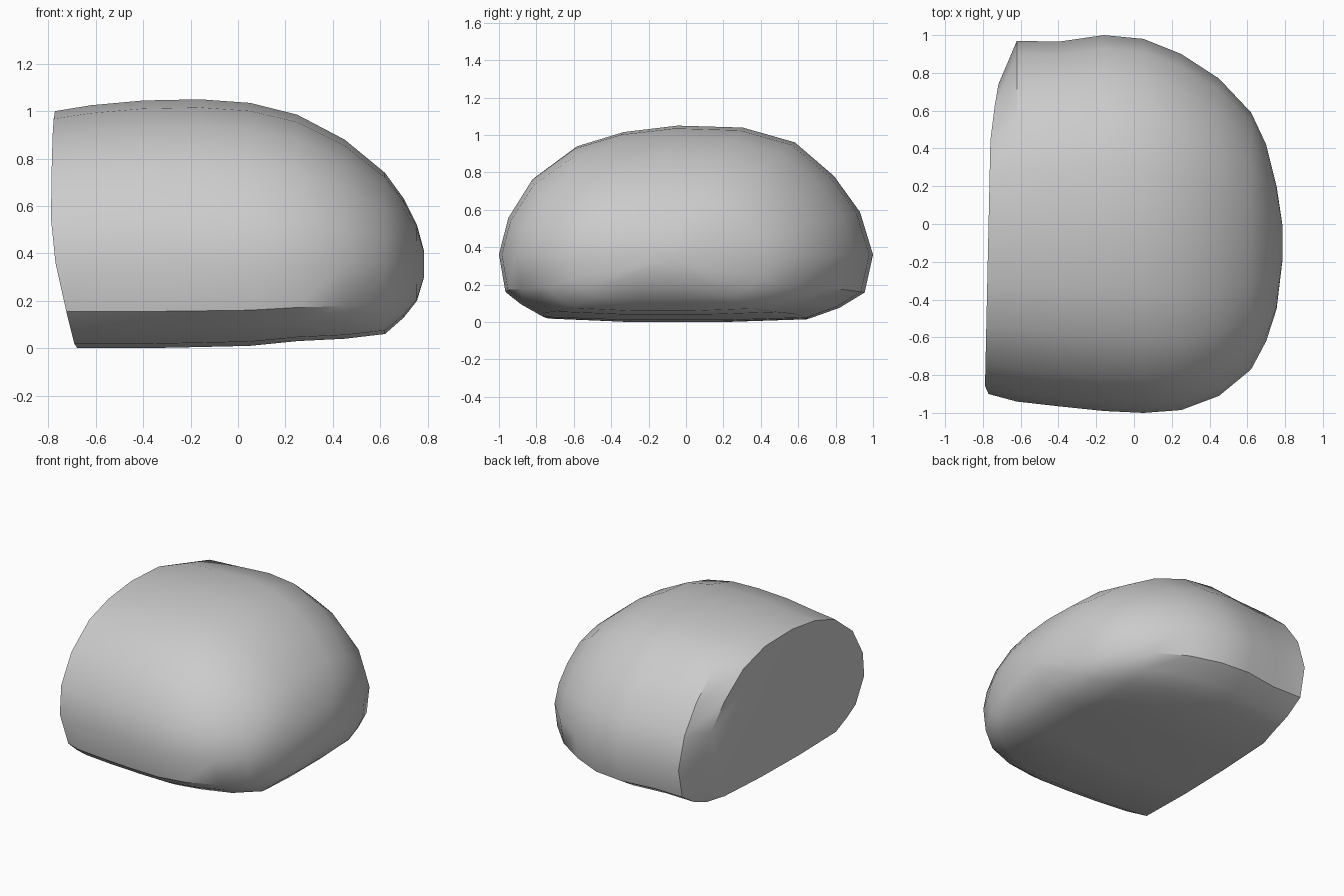
import bpy, bmesh

if "Cube" in bpy.data.objects:
    bpy.data.objects.remove(bpy.data.objects["Cube"])

# Cross-section (across, height): height +1 is the crown, 0 the widest level, -1 the base
PROFILE = [(-1, 0), (-.95, .29), (-.82, .595), (-.59, .84), (-.34, .95), (-.05, 1), (.3, .985),
           (.58, .87), (.79, .61), (.93, .33), (1, 0), (.955, -.57), (.82, -.80), (.66, -.96),
           (.2, -1), (-.3, -1), (-.76, -.95), (-.88, -.76), (-.965, -.57)]

# Stations along x: x, y front, y back, z top, z bottom
STATIONS = [(-.77, -.90, .80, 1.0, 0), (-.62, -.94, .97, 1.025, 0), (-.40, -.965, .965, 1.045, 0),
            (-.16, -.99, 1.0, 1.05, .005), (.05, -1.0, .98, 1.035, .01), (.25, -.985, .90, .985, .03),
            (.45, -.91, .77, .88, .04), (.62, -.77, .59, .74, .06), (.70, -.62, .42, .63, .13),
            (.755, -.45, .20, .52, .20), (.785, -.20, 0, .41, .30)]
WIDEST = .36


def ring(bm, index, station):
    x0, y0, y1, top, bottom = station
    verts = []
    for u, v in PROFILE:
        y = (y0 + y1) / 2 + u * (y1 - y0) / 2
        z = WIDEST + v * ((top - WIDEST) if v > 0 else (WIDEST - bottom))
        x = x0
        if index == 0:  # split face leans inward at its foot and back edge
            x += .022 * y + .22 * max(0, .45 - z) + .15 * max(0, y - .5)
        verts.append(bm.verts.new((x, y, z)))
    return verts


# Boulder: lofted rounded body with a flat split face and flat base
bm = bmesh.new()
rings = [ring(bm, i, s) for i, s in enumerate(STATIONS)]
n = len(PROFILE)
for a, b in zip(rings, rings[1:]):
    for i in range(n):
        j = (i + 1) % n
        bm.faces.new((a[i], a[j], b[j], b[i]))
bm.faces.new(rings[0])
bm.faces.new(rings[-1])
bmesh.ops.recalc_face_normals(bm, faces=bm.faces)
mesh = bpy.data.meshes.new("boulder")
bm.to_mesh(mesh)
bm.free()
boulder = bpy.data.objects.new("boulder", mesh)
bpy.context.collection.objects.link(boulder)

# Smooth shading, keeping the rim of the split face and the base crease sharp
bpy.context.view_layer.objects.active = boulder
boulder.select_set(True)
bpy.ops.object.shade_smooth_by_angle(angle=.65)
